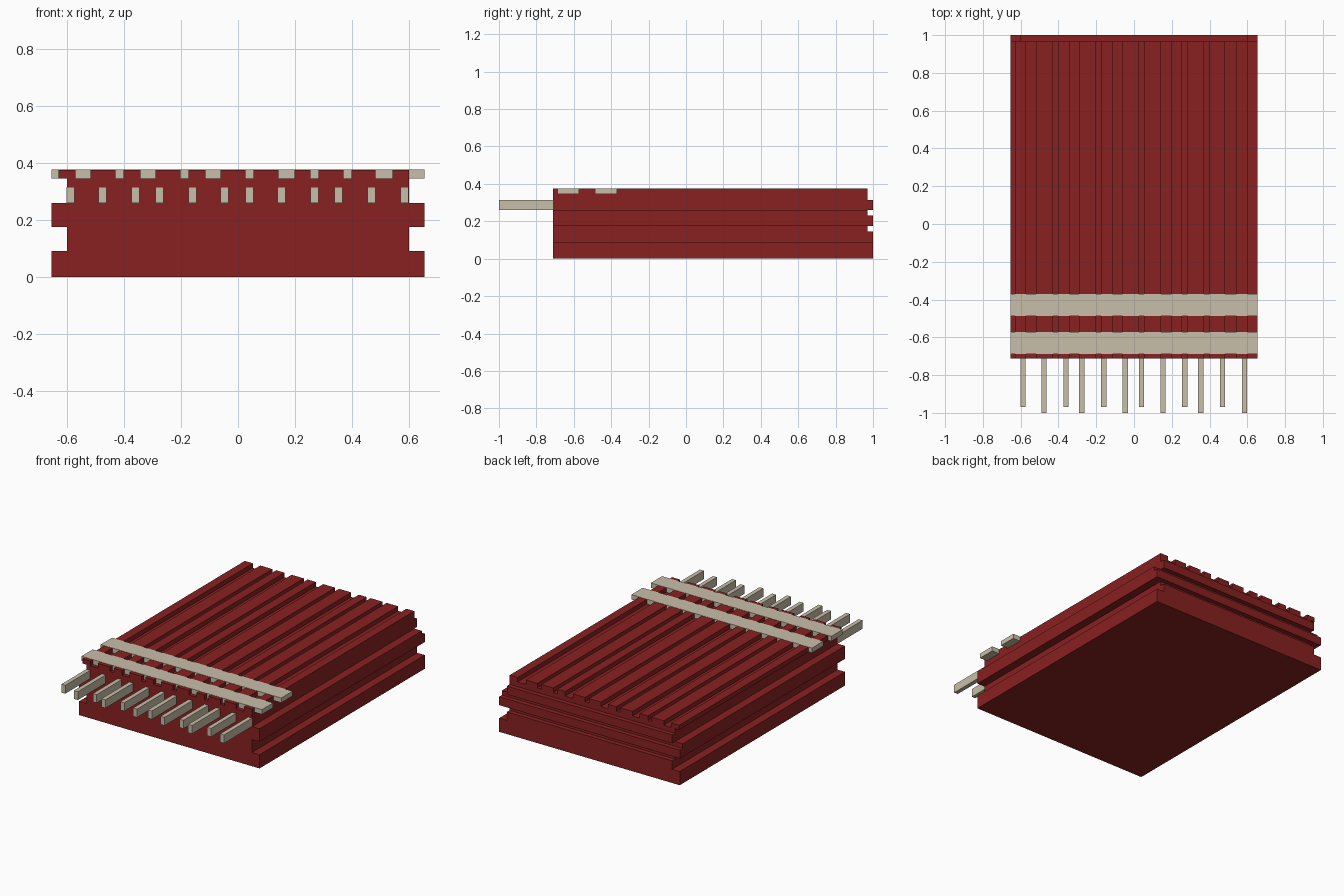
import bpy, bmesh

if "Cube" in bpy.data.objects:
    bpy.data.objects.remove(bpy.data.objects["Cube"])

def material(name, rgb):
    m = bpy.data.materials.new(name)
    m.diffuse_color = (*rgb, 1)
    m.use_nodes = True
    m.node_tree.nodes["Principled BSDF"].inputs["Base Color"].default_value = m.diffuse_color
    return m

RED = material("dark red", (0.25, 0.015, 0.015))
TAN = material("tan", (0.58, 0.52, 0.40))

def add_box(bm, x0, x1, y0, y1, z0, z1):
    ret = bmesh.ops.create_cube(bm, size=1)
    for v in ret["verts"]:
        v.co = ((x0 + x1) / 2 + v.co.x * (x1 - x0),
                (y0 + y1) / 2 + v.co.y * (y1 - y0),
                (z0 + z1) / 2 + v.co.z * (z1 - z0))

def finish(bm, name, mat):
    bmesh.ops.recalc_face_normals(bm, faces=bm.faces)
    me = bpy.data.meshes.new(name)
    bm.to_mesh(me)
    bm.free()
    me.materials.append(mat)
    ob = bpy.data.objects.new(name, me)
    bpy.context.collection.objects.link(ob)
    return ob

W, N = 0.655, 0.60              # full and notched half widths
FRONT, STEP, BACK = -0.712, 0.97, 1.0
FLOOR, TOP = 0.345, 0.375       # groove floor and ridge top

# Body: stepped side profile with ridges along the top, extruded in y
ridges = [(-0.63, -0.571), (-0.518, -0.43), (-0.402, -0.342), (-0.29, -0.202),
          (-0.174, -0.114), (-0.061, 0.026), (0.054, 0.142), (0.198, 0.255),
          (0.283, 0.37), (0.399, 0.483), (0.543, 0.60)]
side = [(W, 0), (W, 0.09), (N, 0.09), (N, 0.175), (W, 0.175), (W, 0.26), (N, 0.26)]
profile = list(side)
for i, (a, b) in enumerate(reversed(ridges)):
    if i:
        profile.append((b, FLOOR))
    profile += [(b, TOP), (a, TOP), (a, FLOOR)]
profile.append((-N, FLOOR))
profile += [(-x, z) for x, z in reversed(side)]

bm = bmesh.new()
face = bm.faces.new([bm.verts.new((x, FRONT, z)) for x, z in profile])
ext = bmesh.ops.extrude_face_region(bm, geom=[face])
for v in ext["geom"]:
    if isinstance(v, bmesh.types.BMVert):
        v.co.y = STEP
# Lips on the back, with slots between them
for hw, z0, z1 in [(W, 0, 0.09), (N, 0.09, 0.145), (W, 0.175, 0.23), (N, 0.26, 0.315)]:
    add_box(bm, -hw, hw, STEP, BACK, z0, z1)
finish(bm, "ribbed_body", RED)

# Two cross bars set into the ridges
for name, y0, y1 in [("front_cross_bar", -0.687, -0.571), ("rear_cross_bar", -0.487, -0.37)]:
    bm = bmesh.new()
    add_box(bm, -W, W, y0, y1, FLOOR, TOP + 0.0015)
    finish(bm, name, TAN)

# Row of pins on the front, alternating short and long
pins = [-0.588, -0.476, -0.36, -0.276, -0.16, -0.047,
        0.04, 0.153, 0.269, 0.353, 0.469, 0.585]
for i, x in enumerate(pins):
    bm = bmesh.new()
    add_box(bm, x - 0.014, x + 0.014, -1.0 if i % 2 else -0.97, FRONT, 0.26, 0.315)
    finish(bm, f"front_pin_{i + 1}", TAN)
